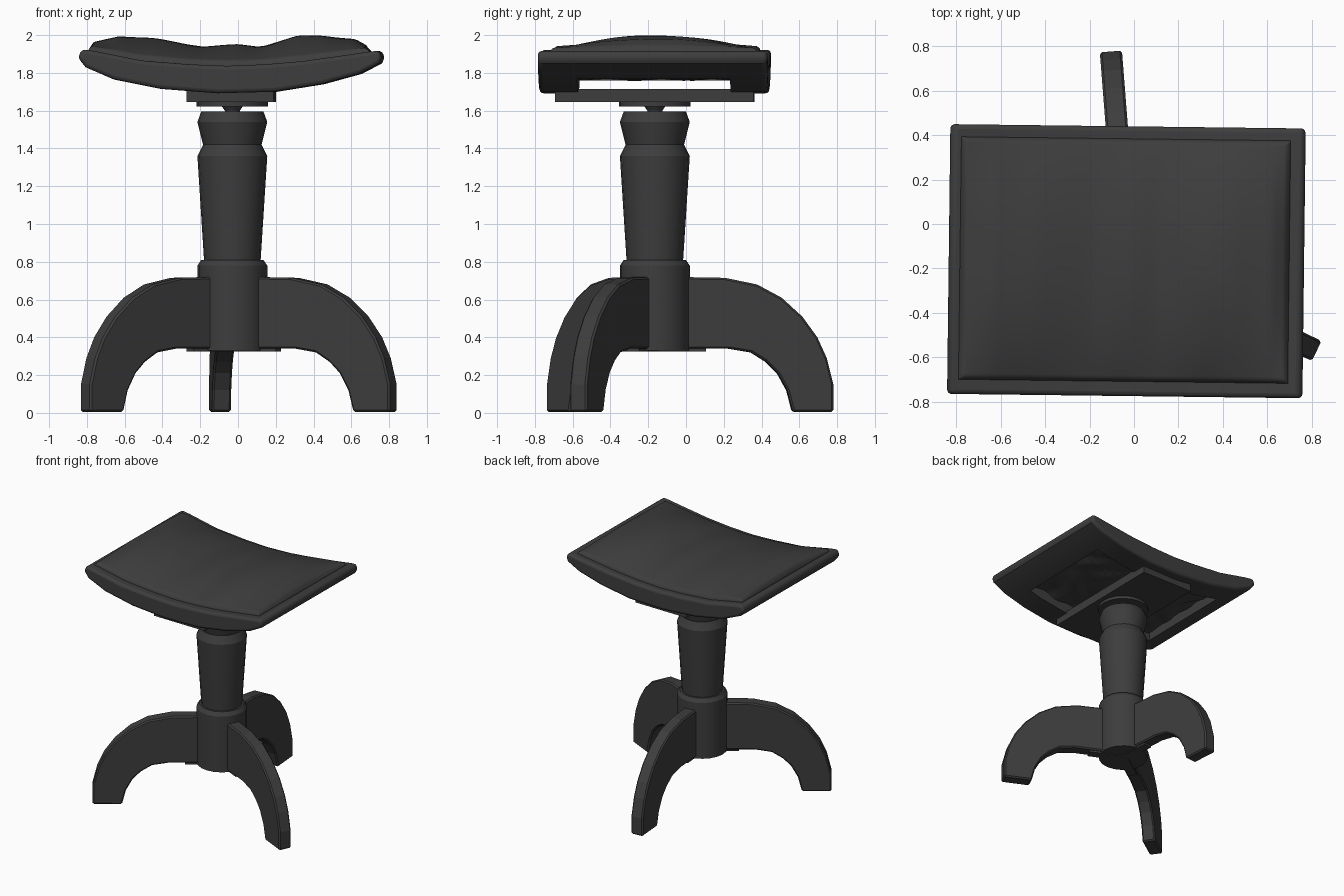
import bpy, bmesh, math
from mathutils import Matrix, Vector

cube = bpy.data.objects.get("Cube")
if cube:
    bpy.data.objects.remove(cube, do_unlink=True)

AXIS = Vector((-0.03, -0.165, 0))      # centre of the column
TURN = math.radians(-0.7)              # slight swivel of the seat

mat = bpy.data.materials.new("charcoal")
mat.use_nodes = True
mat.diffuse_color = (0.047, 0.047, 0.047, 1)
mat.node_tree.nodes["Principled BSDF"].inputs["Base Color"].default_value = mat.diffuse_color


def finish(name, bm, smooth=None):
    bmesh.ops.recalc_face_normals(bm, faces=bm.faces)
    me = bpy.data.meshes.new(name)
    bm.to_mesh(me)
    bm.free()
    me.materials.append(mat)
    ob = bpy.data.objects.new(name, me)
    bpy.context.collection.objects.link(ob)
    if smooth:
        bpy.ops.object.select_all(action='DESELECT')
        ob.select_set(True)
        bpy.context.view_layer.objects.active = ob
        bpy.ops.object.shade_smooth_by_angle(angle=math.radians(smooth))
    return ob


def prism(name, outline, y0, y1, smooth=None):
    """Extrude an x-z outline along y."""
    bm = bmesh.new()
    face = bm.faces.new([bm.verts.new((x, y0, z)) for x, z in outline])
    out = bmesh.ops.extrude_face_region(bm, geom=[face])["geom"]
    bmesh.ops.translate(bm, vec=(0, y1 - y0, 0),
                        verts=[g for g in out if isinstance(g, bmesh.types.BMVert)])
    return finish(name, bm, smooth)


def box(name, x, y, z):
    return prism(name, [(x[0], z[0]), (x[1], z[0]), (x[1], z[1]), (x[0], z[1])], *y)


def lathe(name, profile, sides=20):
    """Spin (radius, z) points around the column axis."""
    bm = bmesh.new()
    rings = []
    for r, z in profile:
        ring = []
        for i in range(sides):
            a = math.tau * i / sides
            ring.append(bm.verts.new(AXIS + Vector((r * math.cos(a), r * math.sin(a), z))))
        rings.append(ring)
    for a, b in zip(rings, rings[1:]):
        for i in range(sides):
            j = (i + 1) % sides
            bm.faces.new((a[i], a[j], b[j], b[i]))
    bm.faces.new(rings[0])
    bm.faces.new(rings[-1])
    return finish(name, bm, 25)


def bevel(ob, width, segments):
    m = ob.modifiers.new("soft_edges", 'BEVEL')
    m.width, m.segments = width, segments
    m.limit_method, m.angle_limit = 'ANGLE', math.radians(40)


def curve_at(points, x):
    """Eased interpolation through (x, z) points."""
    if x <= points[0][0]:
        return points[0][1]
    for (xa, za), (xb, zb) in zip(points, points[1:]):
        if x <= xb:
            return za + (zb - za) * (x - xa) / (xb - xa)
    return points[-1][1]


def swivel(ob):
    ob.matrix_world = (Matrix.Translation(AXIS) @ Matrix.Rotation(TURN, 4, 'Z')
                       @ Matrix.Translation(-AXIS))


# Turned column, screw and disc below the seat
lathe("column", [(0.185, 0.33), (0.185, 0.78), (0.165, 0.81), (0.15, 0.81), (0.185, 1.36),
                 (0.155, 1.42), (0.185, 1.54), (0.165, 1.595)])
lathe("screw", [(0.04, 1.58), (0.04, 1.60), (0.06, 1.63)])
lathe("mounting_disc", [(0.19, 1.622), (0.19, 1.648)])

# Three arched legs with flat iron straps underneath
outer = [(0.945, 0.005), (0.945, 0.15), (0.91, 0.29), (0.86, 0.40), (0.78, 0.51),
         (0.67, 0.61), (0.54, 0.68), (0.37, 0.715), (0.10, 0.72)]
inner = [(0.10, 0.34), (0.39, 0.34), (0.51, 0.32), (0.59, 0.27), (0.65, 0.21),
         (0.70, 0.12), (0.73, 0.005)]
for i, side in enumerate(("back", "right", "left")):
    place = Matrix.Translation(AXIS) @ Matrix.Rotation(math.radians(94.5 + 120 * i), 4, 'Z')
    leg = prism(side + "_leg", outer + inner, -0.05, 0.05)
    bevel(leg, 0.01, 1)
    strap = box(side + "_strap", (0, 0.27), (-0.035, 0.035), (0.325, 0.342))
    leg.matrix_world = place
    strap.matrix_world = place

# Board carrying the seat
swivel(box("seat_board", (-0.265, 0.195), (-0.69, 0.36), (1.645, 1.715)))

# Curved seat frame, hollowed from below
under = [(-0.84, 1.88), (-0.80, 1.83), (-0.65, 1.765), (-0.40, 1.715), (-0.10, 1.692),
         (0.20, 1.70), (0.45, 1.74), (0.65, 1.795), (0.755, 1.85), (0.77, 1.88)]
over = [(-0.82, 1.925), (-0.75, 1.915), (-0.50, 1.865), (-0.25, 1.845), (-0.05, 1.837),
        (0.15, 1.845), (0.35, 1.862), (0.55, 1.89), (0.70, 1.912), (0.755, 1.918)]
frame = prism("seat_frame", under + over[::-1], -0.775, 0.44, 35)
bevel(frame, 0.035, 3)
xs = [-0.62 + 1.17 * i / 12 for i in range(13)]
pocket = [(x, curve_at(under, x) + 0.09) for x in xs]
cutter = prism("pocket_cutter", [(xs[0], 1.5), (xs[-1], 1.5)] + pocket[::-1], -0.57, 0.24)
cutter.hide_render = True
cutter.hide_viewport = True
cutter.display_type = 'WIRE'
cut = frame.modifiers.new("pocket", 'BOOLEAN')
cut.operation, cut.solver, cut.object = 'DIFFERENCE', 'EXACT', cutter
swivel(frame)
swivel(cutter)


def sheet(name, x0, x1, y0, y1, nx, ny, height):
    """Grid surface with z given by height(x, y, u, v), u and v from -1 to 1."""
    bm = bmesh.new()
    rows = []
    for j in range(ny + 1):
        v = math.sin((2 * j / ny - 1) * math.pi / 2)
        row = []
        for i in range(nx + 1):
            u = math.sin((2 * i / nx - 1) * math.pi / 2)
            x = (x0 + x1) / 2 + u * (x1 - x0) / 2
            y = (y0 + y1) / 2 + v * (y1 - y0) / 2
            row.append(bm.verts.new((x, y, height(x, y, u, v))))
        rows.append(row)
    for a, b in zip(rows, rows[1:]):
        for i in range(nx):
            bm.faces.new((a[i], a[i + 1], b[i + 1], b[i]))
    ob = finish(name, bm, 50)
    swivel(ob)
    return ob


# Upholstered cushion: saddle shape with a crowned middle and a tucked rim
crest = [(-0.79, 1.955), (-0.63, 1.998), (-0.45, 1.985), (-0.30, 1.96), (-0.18, 1.942),
         (0.0, 1.952), (0.12, 1.942), (0.22, 1.97), (0.32, 1.998), (0.45, 2.0),
         (0.62, 1.98), (0.70, 1.935)]


def cushion_top(x, y, u, v):
    base = curve_at(over, x)
    rim = min(1, (1 - abs(u)) / 0.03, (1 - abs(v)) / 0.03)
    if rim < 0.01:
        return base - 0.015
    crown = curve_at(crest, x) - base - 0.025
    fold = 0.003 * math.sin(17 * x + 5 * y) * math.sin(6 * y)
    return base + (0.025 + crown * (1 - abs(v) ** 2.2)) * rim ** 0.5 + fold * (1 - v * v) - 0.002


def padding_under(x, y, u, v):
    return curve_at(under, x) + 0.075 + 0.012 * math.sin(28 * x + 3 * math.sin(9 * y)) * math.cos(11 * y)


sheet("cushion", -0.785, 0.70, -0.71, 0.385, 64, 48, cushion_top)
sheet("padding_underside", -0.62, 0.55, -0.57, 0.24, 40, 24, padding_under)
